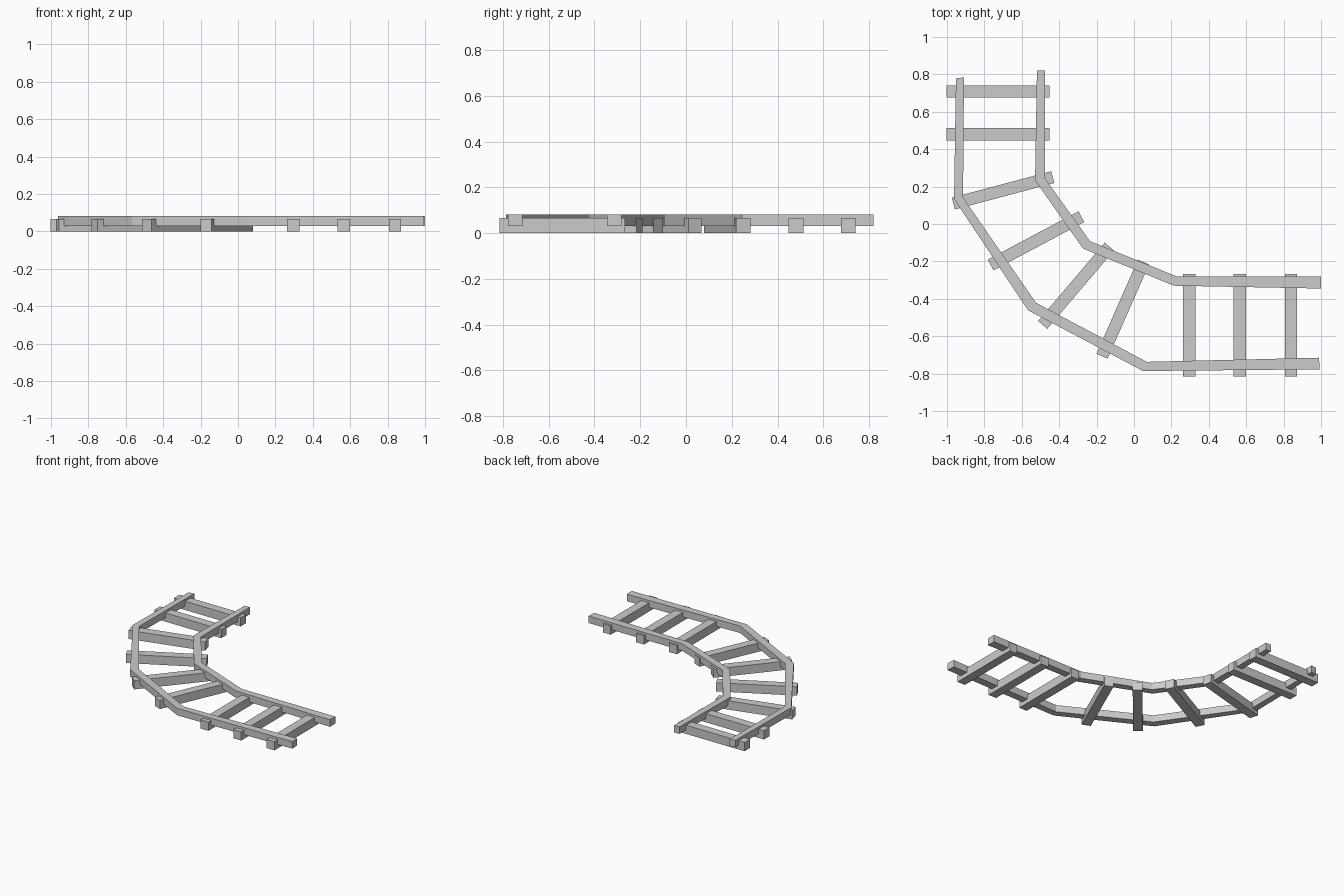
import bpy, bmesh
from math import radians

if "Cube" in bpy.data.objects:
    bpy.data.objects.remove(bpy.data.objects["Cube"])

SLEEPER = (0.55, 0.065, 0.065)
RAIL_Z = (0.03, 0.082)


def sleeper(i, x, y, angle):
    bpy.ops.mesh.primitive_cube_add(size=1, location=(x, y, SLEEPER[2] / 2),
                                    rotation=(0, 0, radians(angle)))
    ob = bpy.context.object
    ob.name = f"sleeper_{i}"
    ob.scale = SLEEPER


def rail(name, stations):
    """Sweep a box section through mitred (outer, inner) edge points."""
    bm = bmesh.new()
    rings = []
    for ox, oy, ix, iy in stations:
        lo, hi = RAIL_Z
        rings.append([bm.verts.new(p) for p in
                      ((ox, oy, lo), (ix, iy, lo), (ix, iy, hi), (ox, oy, hi))])
    for a, b in zip(rings, rings[1:]):
        for k in range(4):
            n = (k + 1) % 4
            bm.faces.new((a[k], a[n], b[n], b[k]))
    bm.faces.new(rings[0])
    bm.faces.new(rings[-1])
    bmesh.ops.recalc_face_normals(bm, faces=bm.faces)
    me = bpy.data.meshes.new(name)
    bm.to_mesh(me)
    bm.free()
    bpy.context.collection.objects.link(bpy.data.objects.new(name, me))


# Cross ties following the bend: x, y, angle
ties = [(-0.727, 0.709, 0), (-0.727, 0.48, 0),
        (-0.70, 0.18, 14.9), (-0.524, -0.09, 28),
        (-0.31, -0.33, 49.6), (-0.06, -0.455, 66.2),
        (0.295, -0.541, 90), (0.565, -0.541, 90), (0.84, -0.541, 90)]
for i, t in enumerate(ties, 1):
    sleeper(i, *t)

# Rails: outer edge x, y, inner edge x, y at each bend
rail("outer_rail", [(-0.952, 0.778, -0.909, 0.784), (-0.962, 0.134, -0.914, 0.142),
                    (-0.567, -0.461, -0.524, -0.421), (0.048, -0.786, 0.068, -0.737),
                    (0.993, -0.777, 0.989, -0.715)])
rail("inner_rail", [(-0.519, 0.82, -0.476, 0.82), (-0.529, 0.233, -0.476, 0.244),
                    (-0.273, -0.131, -0.235, -0.092), (0.214, -0.33, 0.23, -0.281),
                    (1.0, -0.345, 1.0, -0.281)])
